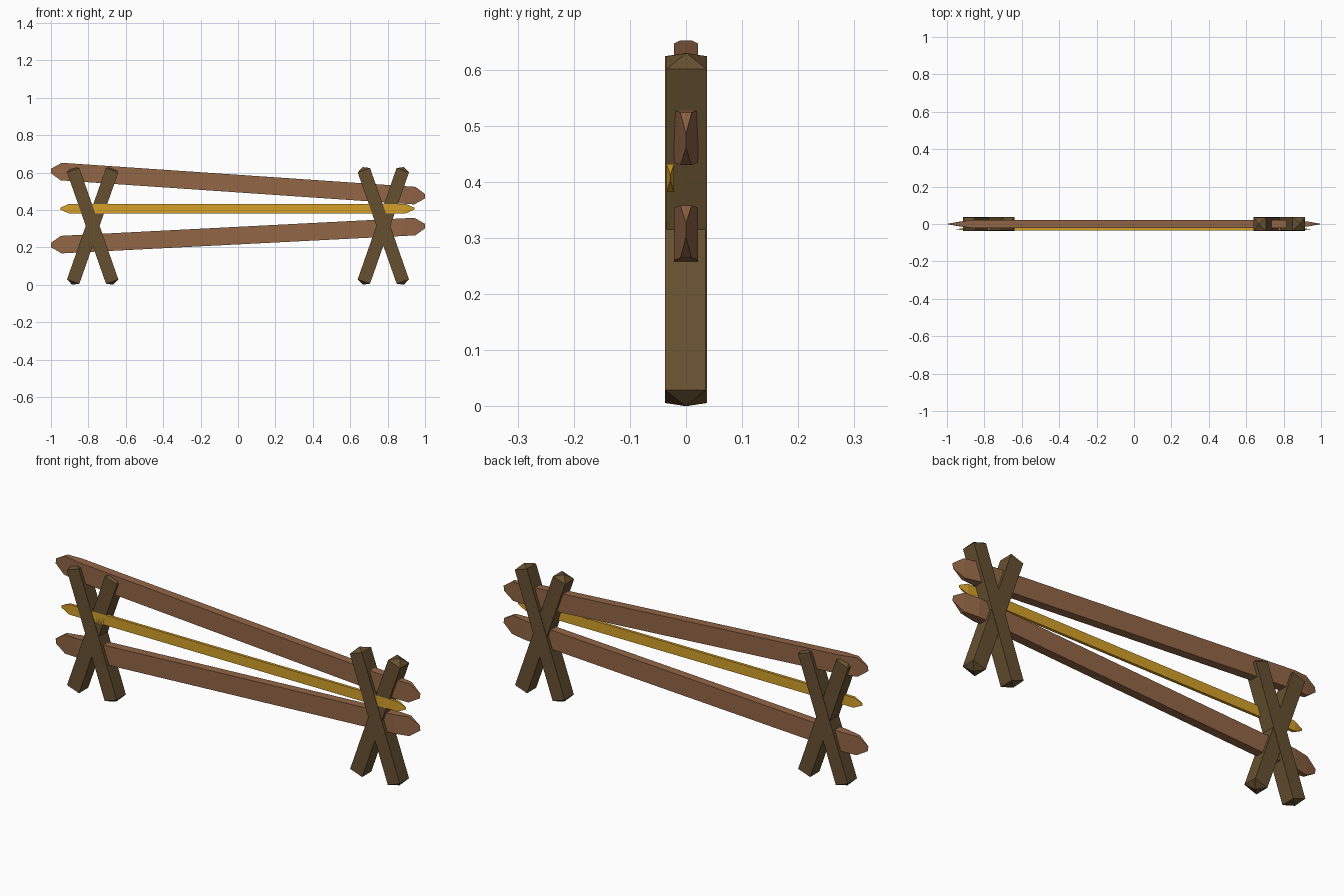
import bpy, bmesh, math
from mathutils import Vector

if "Cube" in bpy.data.objects:
    bpy.data.objects.remove(bpy.data.objects["Cube"])


def srgb(r, g, b):
    def lin(c):
        c /= 255
        return c / 12.92 if c <= 0.04045 else ((c + 0.055) / 1.055) ** 2.4
    return (lin(r), lin(g), lin(b), 1.0)


def material(name, rgb):
    m = bpy.data.materials.new(name)
    m.diffuse_color = srgb(*rgb)
    m.use_nodes = True
    m.node_tree.nodes["Principled BSDF"].inputs["Base Color"].default_value = m.diffuse_color
    return m


RAIL = material("warm brown wood", (146, 102, 70))
POST = material("dark brown wood", (102, 80, 48))
POLE = material("golden yellow", (212, 160, 42))


def beam(name, start, end, sections, mat):
    """Loft rectangular sections (distance inset from an end, half depth y, half height)
    along a line in the xz plane; the same sections are mirrored at the other end.
    A section of zero size becomes a point."""
    a, b = Vector(start), Vector(end)
    axis = (b - a).normalized()
    side = Vector((0, 1, 0))
    up = axis.cross(side)
    stations = [(a + axis * d, hy, hz) for d, hy, hz in sections]
    stations += [(b - axis * d, hy, hz) for d, hy, hz in reversed(sections)]
    bm = bmesh.new()
    rings = []
    for c, hy, hz in stations:
        rings.append([bm.verts.new(c + side * (sy * hy) + up * (sz * hz))
                      for sy, sz in ((-1, -1), (1, -1), (1, 1), (-1, 1))])
    for r, s in zip(rings, rings[1:]):
        for i in range(4):
            j = (i + 1) % 4
            bm.faces.new((r[i], r[j], s[j], s[i]))
    bm.faces.new(rings[0])
    bm.faces.new(rings[-1])
    bmesh.ops.remove_doubles(bm, verts=bm.verts, dist=1e-5)
    bmesh.ops.dissolve_degenerate(bm, dist=1e-5, edges=bm.edges)
    bmesh.ops.recalc_face_normals(bm, faces=bm.faces)
    me = bpy.data.meshes.new(name)
    bm.to_mesh(me)
    bm.free()
    me.materials.append(mat)
    ob = bpy.data.objects.new(name, me)
    bpy.context.collection.objects.link(ob)
    return ob


# Two heavy rails with ends hewn to a short vertical edge
rail_sections = [(0, 0, 0.012), (0.055, 0.010, 0.047), (0.13, 0.021, 0.047)]
beam("upper_rail", (-1, 0, 0.609), (1, 0, 0.473), rail_sections, RAIL)
beam("lower_rail", (-1, 0, 0.212), (1, 0, 0.314), rail_sections, RAIL)

# Thin yellow pole fixed toward the front
beam("yellow_pole", (-0.95, -0.028, 0.407), (0.943, -0.028, 0.407),
     [(0, 0, 0.005), (0.045, 0.007, 0.025)], POLE)

# Crossed posts at both ends, with shallow pyramid caps
post_sections = [(0, 0, 0), (0.018, 0.036, 0.035)]
for label, cx in (("left", -0.777), ("right", 0.777)):
    for n, s in (("a", 1), ("b", -1)):
        dx, y = 0.110 * s, 0.001 * s
        beam(f"{label}_post_{n}", (cx - dx, y, 0.0005), (cx + dx, y, 0.6295),
             post_sections, POST)
